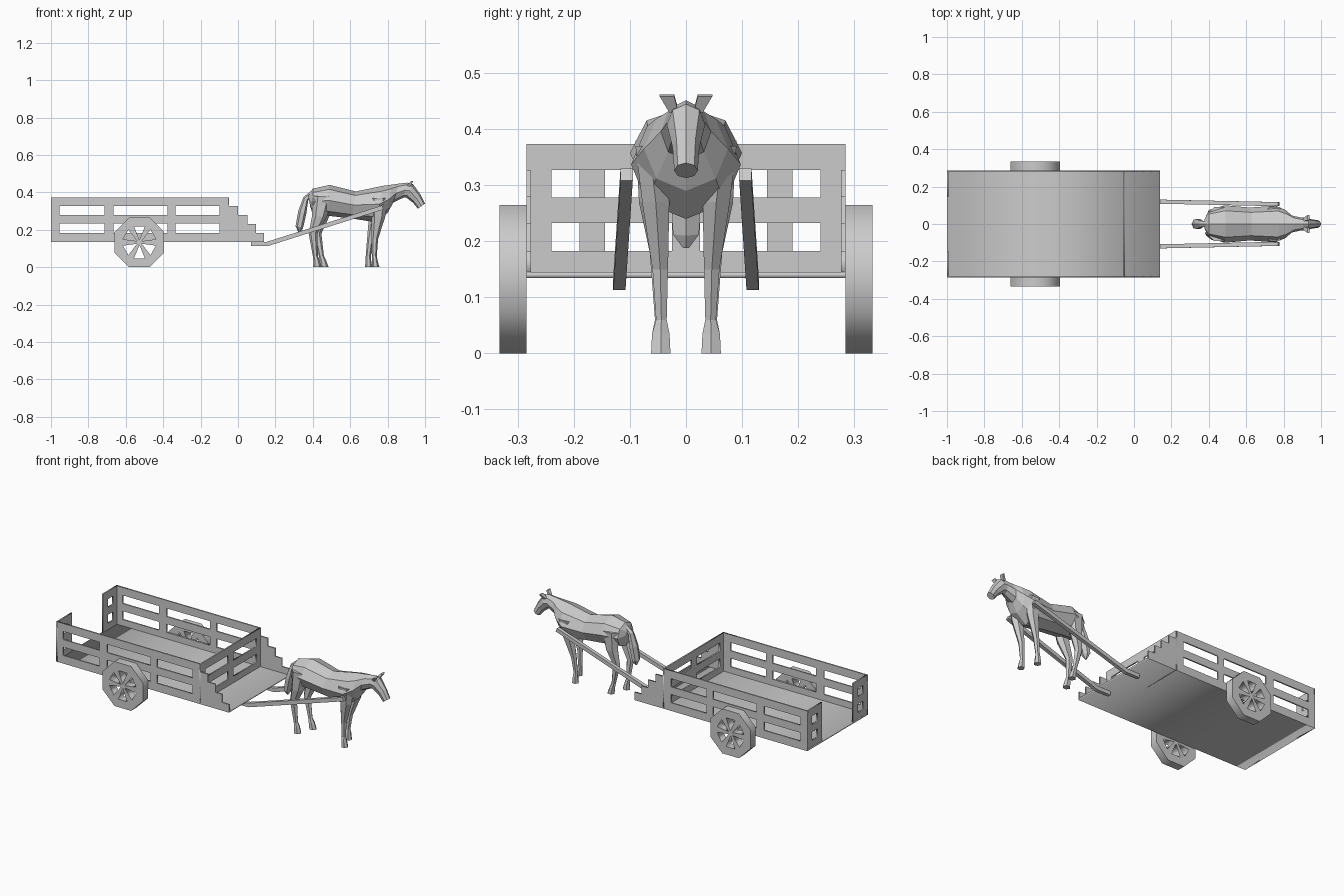
import bpy, bmesh
from math import sin, cos, pi, sqrt, radians

if "Cube" in bpy.data.objects:
    bpy.data.objects.remove(bpy.data.objects["Cube"])


def link_mesh(name, mesh):
    ob = bpy.data.objects.new(name, mesh)
    bpy.context.collection.objects.link(ob)
    return ob


def plate(name, outlines, thick, loc, across=False):
    """Flat plate in the xz plane (or yz if across); later outlines cut holes."""
    cu = bpy.data.curves.new(name, 'CURVE')
    cu.dimensions, cu.fill_mode, cu.extrude = '2D', 'BOTH', thick / 2
    for pts in outlines:
        sp = cu.splines.new('POLY')
        sp.points.add(len(pts) - 1)
        for p, (u, v) in zip(sp.points, pts):
            p.co = (u, v, 0, 1)
        sp.use_cyclic_u = True
    tmp = link_mesh(name + "_outline", cu)
    bpy.context.view_layer.update()
    dg = bpy.context.evaluated_depsgraph_get()
    mesh = bpy.data.meshes.new_from_object(tmp.evaluated_get(dg))
    bpy.data.objects.remove(tmp)
    ob = link_mesh(name, mesh)
    ob.location = loc
    ob.rotation_euler = (pi / 2, 0, pi / 2 if across else 0)
    return ob


def loft(name, sections, n=8, square=False):
    """Skin of n-sided rings; section = top x, z, bottom x, z, half width, y."""
    bm = bmesh.new()
    rings = []
    k, off = (sqrt(2), pi / 4) if square else (1, 0)
    for x1, z1, x2, z2, w, y in sections:
        ring = []
        for i in range(n):
            a = 2 * pi * i / n + off
            c, s = k * cos(a) / 2, k * sin(a)
            ring.append(bm.verts.new(((x1 + x2) / 2 + c * (x1 - x2), y + s * w,
                                      (z1 + z2) / 2 + c * (z1 - z2))))
        rings.append(ring)
    for a, b in zip(rings, rings[1:]):
        for i in range(n):
            bm.faces.new((a[i], a[(i + 1) % n], b[(i + 1) % n], b[i]))
    bm.faces.new(rings[0])
    bm.faces.new(rings[-1])
    bmesh.ops.recalc_face_normals(bm, faces=bm.faces)
    mesh = bpy.data.meshes.new(name)
    bm.to_mesh(mesh)
    bm.free()
    return link_mesh(name, mesh)


def rect(u0, u1, v0, v1):
    return [(u0, v0), (u1, v0), (u1, v1), (u0, v1)]


ROWS = [(0.183, 0.233), (0.278, 0.327)]
Z0, Z1, HALF, T = 0.135, 0.374, 0.285, 0.008


def slots(columns):
    return [rect(a, b, c, d) for a, b in columns for c, d in ROWS]


# Cart floor
plate("cart_floor", [rect(-1, 0.14, Z0, 0.145)], 2 * HALF, (0, 0, 0))

# Slatted side walls with stepped front end
side = [(-1, Z0), (0.14, Z0), (0.14, 0.183), (0.095, 0.183), (0.095, 0.232),
        (0.05, 0.232), (0.05, 0.28), (0, 0.28), (0, 0.327), (-0.05, 0.327),
        (-0.05, Z1), (-1, Z1)]
side_slots = slots([(-0.955, -0.715), (-0.665, -0.378), (-0.335, -0.10)])
for tag, s in (("right", -1), ("left", 1)):
    plate("side_wall_" + tag, [side] + side_slots, T, (0, s * (HALF - T / 2), 0))

# Front wall and the two back corner panels
plate("front_wall", [rect(-HALF, HALF, Z0, Z1)] + slots([(-0.24, -0.025), (0.025, 0.24)]),
      T, (-0.051, 0, 0), True)
for tag, s in (("right", -1), ("left", 1)):
    panel = [rect(s * 0.145, s * HALF, Z0, Z1)] + slots([(s * 0.19, s * 0.24)])
    plate("back_panel_" + tag, panel, T, (-1 + T / 2, 0, 0), True)

# Octagonal wheels with wedge openings between the spokes
R = 0.1325 / cos(pi / 8)
rim = [(R * cos(pi / 8 + i * pi / 4), R * sin(pi / 8 + i * pi / 4)) for i in range(8)]
wedges = []
for i in range(6):
    m = pi / 2 + i * pi / 3
    wedges.append([(r * cos(m + d), r * sin(m + d)) for r, d in
                   ((0.014, 0), (0.09, -radians(19)), (0.09, radians(19)))])
for tag, s in (("right", -1), ("left", 1)):
    plate("wheel_" + tag, [rim] + wedges, 0.048, (-0.527, s * 0.309, 0.1325))

# Square pulling shafts
for tag, s in (("right", -1), ("left", 1)):
    loft("shaft_" + tag, [(0.07, 0.136, 0.07, 0.113, 0.011, s * 0.119),
                          (0.155, 0.136, 0.16, 0.113, 0.011, s * 0.119),
                          (0.77, 0.33, 0.778, 0.309, 0.011, s * 0.106)], 4, True)

# Horse body, neck and head
loft("horse_body", [(*p, 0) for p in (
    (0.375, 0.385, 0.385, 0.33, 0.03), (0.40, 0.42, 0.40, 0.28, 0.075),
    (0.49, 0.44, 0.48, 0.275, 0.10), (0.63, 0.405, 0.61, 0.26, 0.088),
    (0.775, 0.435, 0.74, 0.24, 0.098), (0.82, 0.441, 0.80, 0.29, 0.075),
    (0.86, 0.447, 0.83, 0.345, 0.045), (0.905, 0.452, 0.885, 0.372, 0.034),
    (0.935, 0.445, 0.90, 0.372, 0.034), (0.975, 0.39, 0.935, 0.345, 0.024),
    (1.0, 0.34, 0.962, 0.313, 0.021))])

# Ears
for tag, s in (("right", -1), ("left", 1)):
    loft("ear_" + tag, [(0.903, 0.437, 0.92, 0.43, 0.008, s * 0.022),
                        (0.927, 0.462, 0.937, 0.459, 0.013, s * 0.034)], 4, True)

# Tail
loft("tail", [(*p, 0) for p in (
    (0.40, 0.415, 0.40, 0.38, 0.012), (0.35, 0.375, 0.375, 0.355, 0.02),
    (0.322, 0.30, 0.365, 0.285, 0.03), (0.308, 0.22, 0.348, 0.21, 0.027),
    (0.322, 0.188, 0.335, 0.188, 0.006))], 6)

# Legs: z, back x, front x, half width, y; lower leg swings by the step amount
front_leg = [(0.37, 0.70, 0.80, 0.028, 0.066), (0.27, 0.70, 0.775, 0.028, 0.054),
             (0.15, 0.69, 0.725, 0.016, 0.046), (0.06, 0.683, 0.71, 0.011, 0.044),
             (0.035, 0.683, 0.712, 0.018, 0.045), (0.0, 0.678, 0.718, 0.02, 0.045)]
hind_leg = [(0.38, 0.40, 0.51, 0.03, 0.064), (0.27, 0.395, 0.475, 0.03, 0.058),
            (0.18, 0.378, 0.425, 0.017, 0.05), (0.06, 0.40, 0.427, 0.012, 0.045),
            (0.035, 0.403, 0.437, 0.018, 0.045), (0.0, 0.402, 0.447, 0.02, 0.045)]
for name, leg, fwd in (("front_leg", front_leg, -1), ("hind_leg", hind_leg, 1)):
    for tag, s in (("right", -1), ("left", 1)):
        step = 0.038 if s == fwd else 0
        loft(name + "_" + tag, [(f + step * (1 - z / 0.4), z, b + step * (1 - z / 0.4), z, w, s * y)
                                for z, b, f, w, y in leg], 6)
